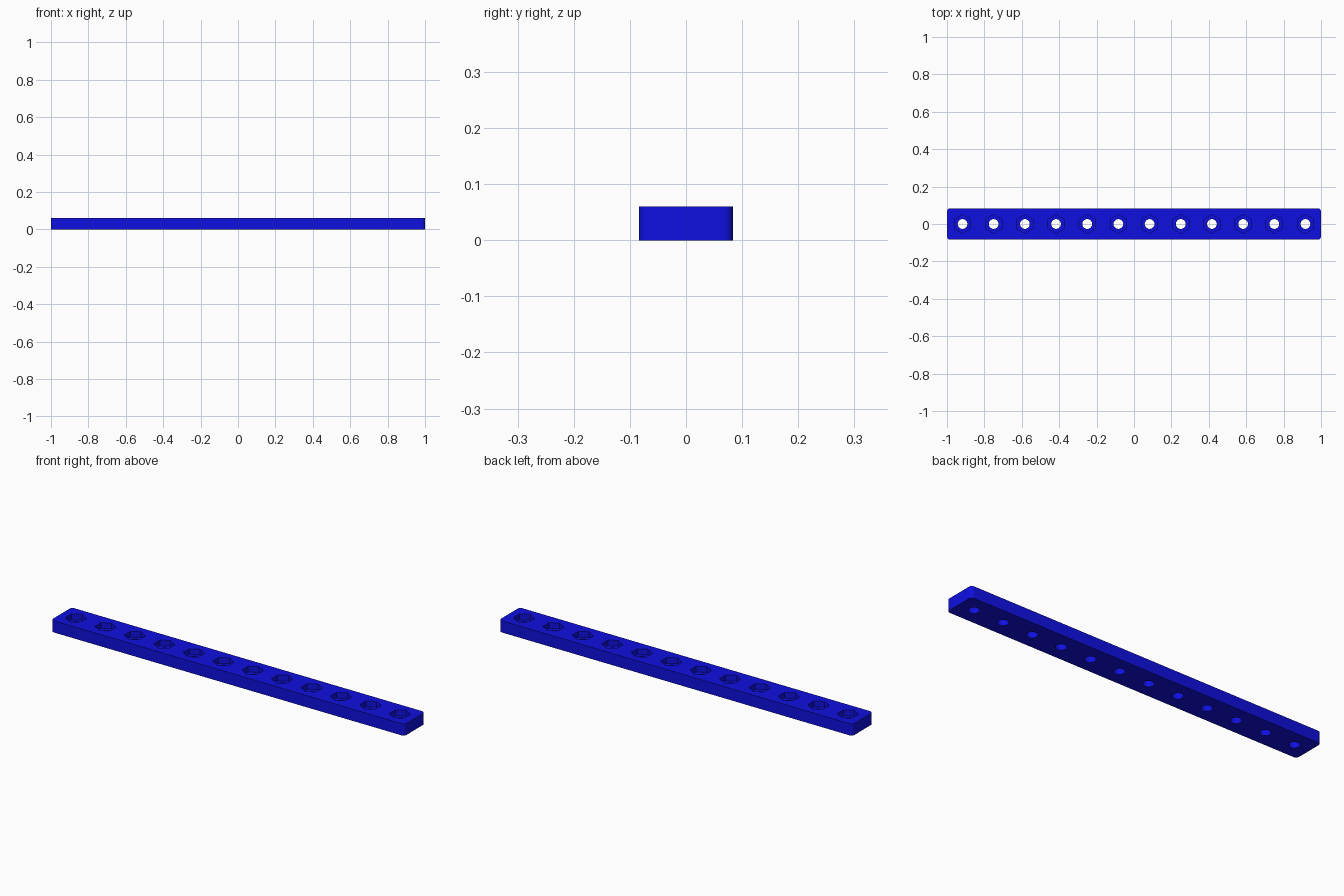
import bpy, bmesh, math

if "Cube" in bpy.data.objects:
    bpy.data.objects.remove(bpy.data.objects["Cube"])

L, W, H, R = 2.0, 1 / 6, 0.06, 0.017   # bar size and corner radius
N, PITCH = 12, 1 / 6                   # holes
HOLE_R, HEX_R, FLOOR = 0.026, 0.05, 0.03


def prism(bm, pts, z0, z1):
    """Extrude a closed outline from z0 to z1."""
    face = bm.faces.new([bm.verts.new((x, y, z0)) for x, y in pts])
    ext = bmesh.ops.extrude_face_region(bm, geom=[face])["geom"]
    top = [v for v in ext if isinstance(v, bmesh.types.BMVert)]
    bmesh.ops.translate(bm, verts=top, vec=(0, 0, z1 - z0))


def ring(cx, r, n, start=0.0):
    return [(cx + r * math.cos(start + math.tau * i / n),
             r * math.sin(start + math.tau * i / n)) for i in range(n)]


def finish(bm, name):
    bmesh.ops.recalc_face_normals(bm, faces=bm.faces)
    me = bpy.data.meshes.new(name)
    bm.to_mesh(me)
    bm.free()
    ob = bpy.data.objects.new(name, me)
    bpy.context.collection.objects.link(ob)
    return ob


# Bar with rounded vertical corners
outline = []
for k, (sx, sy) in enumerate([(1, 1), (-1, 1), (-1, -1), (1, -1)]):
    for i in range(9):
        a = math.pi / 2 * (k + i / 8)
        outline.append((sx * (L / 2 - R) + R * math.cos(a),
                        sy * (W / 2 - R) + R * math.sin(a)))
bm = bmesh.new()
prism(bm, outline, 0, H)
bar = finish(bm, "perforated_bar")

# Cutters: round through holes, then hexagonal nut pockets from the top
holes, pockets = bmesh.new(), bmesh.new()
for i in range(N):
    x = (i - (N - 1) / 2) * PITCH
    prism(holes, ring(x, HOLE_R, 32), -0.02, H + 0.02)
    prism(pockets, ring(x, HEX_R, 6, math.pi / 6), FLOOR, H + 0.02)
cutters = [finish(holes, "hole_cutter"), finish(pockets, "pocket_cutter")]

bpy.context.view_layer.objects.active = bar
bar.select_set(True)
for c in cutters:
    m = bar.modifiers.new("cut", "BOOLEAN")
    m.operation, m.solver, m.object = "DIFFERENCE", "EXACT", c
    bpy.ops.object.modifier_apply(modifier=m.name)
for c in cutters:
    bpy.data.objects.remove(c, do_unlink=True)
bpy.ops.object.shade_smooth_by_angle(angle=math.radians(30))

# Blue plastic
mat = bpy.data.materials.new("blue")
mat.diffuse_color = (0.005, 0.005, 0.75, 1)
mat.use_nodes = True
mat.node_tree.nodes["Principled BSDF"].inputs["Base Color"].default_value = mat.diffuse_color
bar.data.materials.clear()
bar.data.materials.append(mat)
